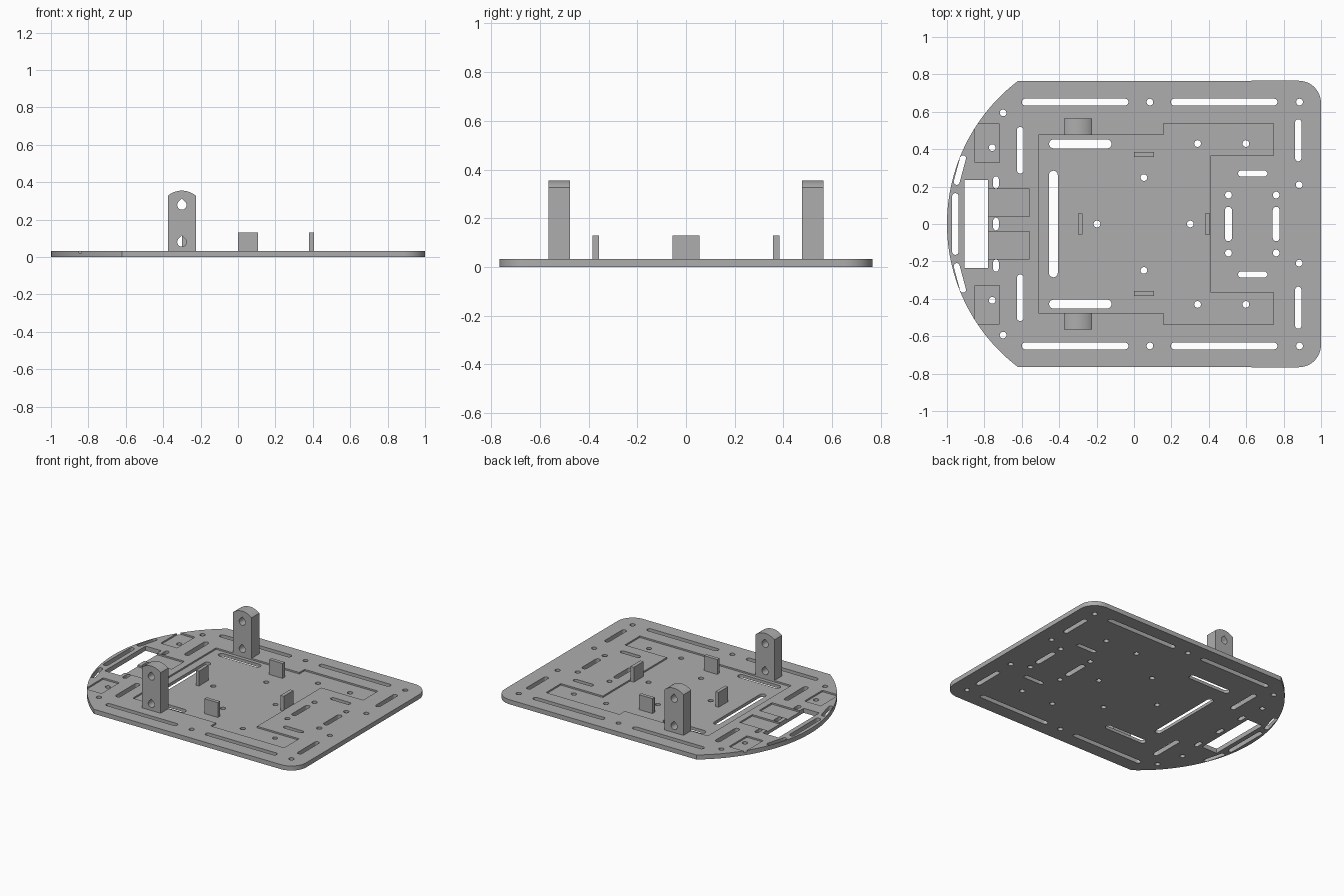
import bpy, bmesh
from math import pi, sin, cos, atan2
from mathutils import Vector

cube = bpy.data.objects.get("Cube")
if cube:
    bpy.data.objects.remove(cube, do_unlink=True)

grey = bpy.data.materials.new("plain grey")
grey.use_nodes = True
grey.diffuse_color = (0.42, 0.42, 0.42, 1)
grey.node_tree.nodes["Principled BSDF"].inputs["Base Color"].default_value = (0.42, 0.42, 0.42, 1)

TOP = 0.033       # plate thickness
FLOOR = 0.022     # recess floor height


def arc(cx, cy, r, a0, a1, n):
    return [(cx + r * cos(a0 + (a1 - a0) * i / n), cy + r * sin(a0 + (a1 - a0) * i / n))
            for i in range(n + 1)]


def rect(x0, x1, y0, y1):
    return [(x0, y0), (x1, y0), (x1, y1), (x0, y1)]


def stadium(a, b, width):
    ang = atan2(b[1] - a[1], b[0] - a[0])
    d = Vector((cos(ang), sin(ang))) * width / 2
    p, q = Vector(a) + d, Vector(b) - d
    return (arc(q.x, q.y, width / 2, ang - pi / 2, ang + pi / 2, 12)
            + arc(p.x, p.y, width / 2, ang + pi / 2, ang + 3 * pi / 2, 12))


def circle(x, y, r=0.018):
    return arc(x, y, r, 0, 2 * pi, 24)[:-1]


def flip(pts):
    return [(x, -y) for x, y in reversed(pts)]


def extruded(name, outlines, lo, hi, upright=False):
    """Extrude outlines along z, or along y when upright."""
    bm = bmesh.new()
    place = (lambda x, v, h: (x, h, v)) if upright else (lambda x, v, h: (x, v, h))
    for pts in outlines:
        a = [bm.verts.new(place(x, v, lo)) for x, v in pts]
        b = [bm.verts.new(place(x, v, hi)) for x, v in pts]
        bm.faces.new(a)
        bm.faces.new(b)
        for i in range(len(pts)):
            j = (i + 1) % len(pts)
            bm.faces.new((a[i], a[j], b[j], b[i]))
    bmesh.ops.recalc_face_normals(bm, faces=bm.faces)
    mesh = bpy.data.meshes.new(name)
    bm.to_mesh(mesh)
    bm.free()
    mesh.materials.append(grey)
    obj = bpy.data.objects.new(name, mesh)
    bpy.context.collection.objects.link(obj)
    return obj


def activate(obj):
    bpy.ops.object.select_all(action='DESELECT')
    obj.select_set(True)
    bpy.context.view_layer.objects.active = obj


def cut(obj, cutter):
    cutter.hide_render = True
    activate(obj)
    mod = obj.modifiers.new("cut", 'BOOLEAN')
    mod.operation, mod.solver, mod.object = 'DIFFERENCE', 'EXACT', cutter
    bpy.ops.object.modifier_apply(modifier=mod.name)
    bpy.data.objects.remove(cutter, do_unlink=True)


def smooth(obj):
    activate(obj)
    bpy.ops.object.shade_smooth_by_angle(angle=pi / 6)


# Base plate: bowed left end, rounded right corners
half = 0.766
bow = atan2(half, -0.58)
outline = (arc(-0.04, 0, 0.96, bow, 2 * pi - bow, 48)
           + arc(0.88, -half + 0.12, 0.12, -pi / 2, 0, 12)
           + arc(0.88, half - 0.12, 0.12, 0, pi / 2, 12))
plate = extruded("base_plate", [outline], 0, TOP)

# Shallow recesses: central tray with two arms, square pockets, inner pockets
tray = [(-0.51, 0.477), (0.158, 0.477), (0.158, 0.537), (0.747, 0.537), (0.747, 0.367), (0.41, 0.367)]
pockets = [rect(-0.85, -0.72, 0.33, 0.535), rect(-0.8, -0.56, 0.04, 0.186)]
cut(plate, extruded("recess_cutter",
                    [tray + flip(tray)] + pockets + [flip(p) for p in pockets], FLOOR, 0.1))

# Through slots and holes: mirrored ones first, then those on the centre line
paired = [stadium(*s) for s in (
    ((-0.6, 0.652), (-0.03, 0.652), 0.036),
    ((0.197, 0.652), (0.767, 0.652), 0.036),
    ((0.878, 0.335), (0.878, 0.56), 0.034),
    ((0.556, 0.27), (0.713, 0.27), 0.031),
    ((-0.454, 0.428), (-0.12, 0.428), 0.047),
    ((-0.608, 0.27), (-0.608, 0.519), 0.037),
    ((-0.738, 0.19), (-0.738, 0.255), 0.03),
    ((-0.952, 0.21), (-0.91, 0.367), 0.032))]
paired += [circle(x, y) for x, y in (
    (0.085, 0.652), (0.885, 0.652), (0.883, 0.209), (0.34, 0.43), (0.598, 0.43), (0.053, 0.248),
    (0.505, 0.155), (0.76, 0.155), (-0.7, 0.594), (-0.758, 0.408))]
central = [stadium((x, -h), (x, h), w) for x, h, w in (
    (0.505, 0.092, 0.037), (0.76, 0.092, 0.037), (-0.431, 0.285, 0.047),
    (-0.738, 0.034, 0.03), (-0.955, 0.165, 0.035))]
central += [circle(-0.198, 0), circle(0.301, 0), rect(-0.905, -0.78, -0.234, 0.234)]
cut(plate, extruded("slot_cutter", paired + [flip(p) for p in paired] + central, -0.1, 0.1))
smooth(plate)


# Upright brackets with crowned tops and teardrop holes
def teardrop(x, z, r=0.025):
    return arc(x, z, r, 0.75 * pi, 2.25 * pi, 24) + [(x, z + r * 1.41)]


crown = atan2(0.087, 0.075)
bracket = [(-0.375, TOP), (-0.225, TOP)] + arc(-0.3, 0.24, 0.115, crown, pi - crown, 16)
for side, lo, hi in (("left", 0.477, 0.565), ("right", -0.565, -0.477)):
    post = extruded(side + "_bracket", [bracket], lo, hi, True)
    cut(post, extruded("bracket_hole_cutter", [teardrop(-0.3, 0.08), teardrop(-0.3, 0.278)],
                       lo - 0.1, hi + 0.1, True))
    smooth(post)

# Locating tabs standing on the tray floor
for name, tab in (("end_tab", rect(-0.3, -0.275, -0.055, 0.055)),
                  ("inner_tab", rect(0.38, 0.406, -0.055, 0.055)),
                  ("left_tab", rect(0, 0.107, 0.358, 0.384)),
                  ("right_tab", rect(0, 0.107, -0.384, -0.358))):
    extruded(name, [tab], FLOOR, 0.13)
